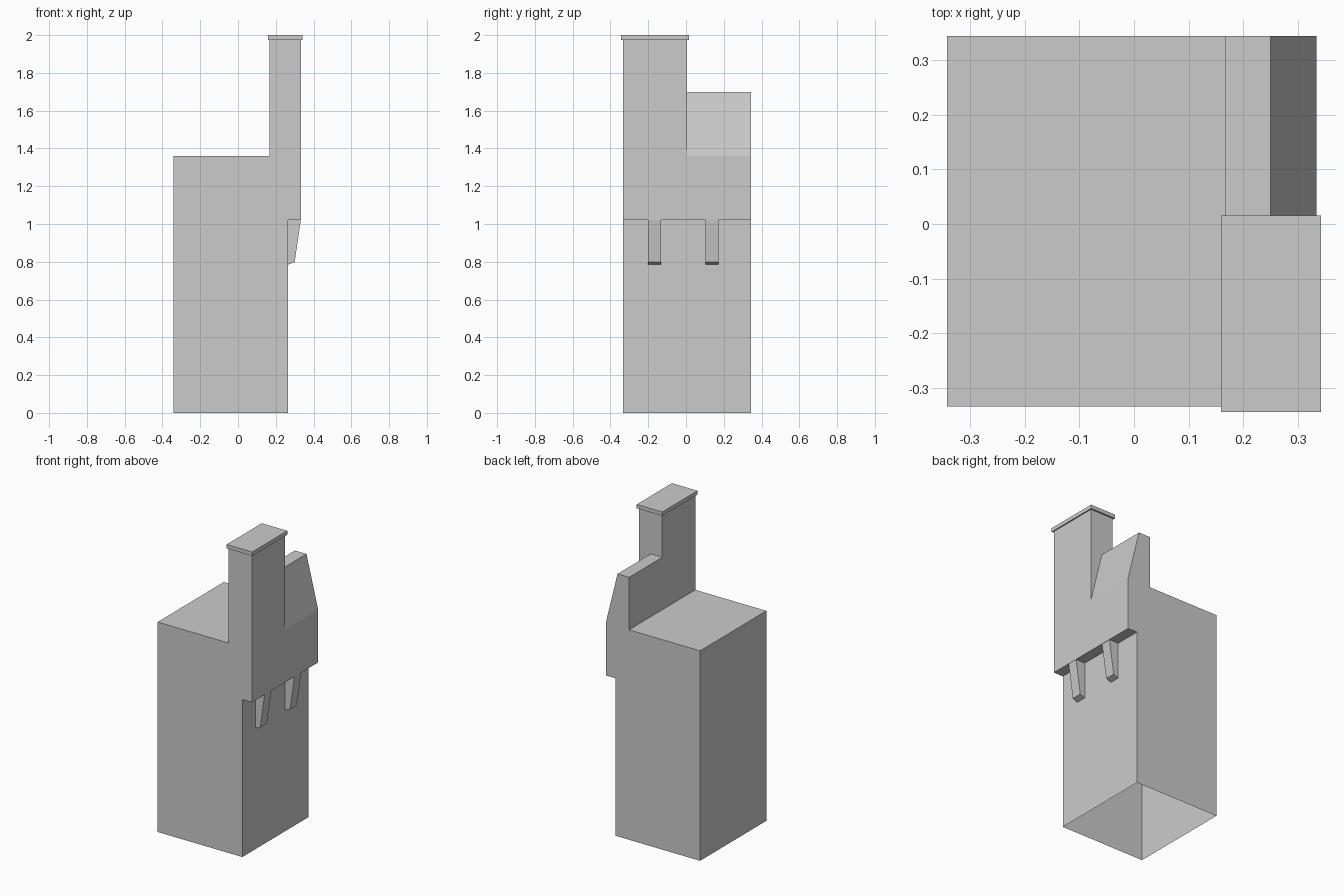
import bpy, bmesh

if "Cube" in bpy.data.objects:
    bpy.data.objects.remove(bpy.data.objects["Cube"])

X0, X1, X2, X3 = -0.342, 0.265, 0.167, 0.334   # left wall, right wall, chimney sides
Y0, YM, Y1 = -0.334, 0.005, 0.344              # front, chimney back, rear
LEDGE, DECK, PARAPET, CAP, TOP = 1.02, 1.36, 1.70, 1.975, 2.0


def finish(name, bm):
    bmesh.ops.remove_doubles(bm, verts=bm.verts, dist=1e-5)
    bmesh.ops.dissolve_limit(bm, angle_limit=0.01, verts=bm.verts, edges=bm.edges)
    bmesh.ops.recalc_face_normals(bm, faces=bm.faces)
    me = bpy.data.meshes.new(name)
    bm.to_mesh(me)
    bm.free()
    ob = bpy.data.objects.new(name, me)
    bpy.context.collection.objects.link(ob)
    return ob


def face(bm, pts):
    bm.faces.new([bm.verts.new(p) for p in pts])


def prism(bm, profile, ya, yb, ends="ab", skip=()):
    """Sweep an (x, z) profile along y, leaving out chosen sides and ends."""
    n = len(profile)
    for i in range(n):
        if i not in skip:
            (xa, za), (xb, zb) = profile[i], profile[(i + 1) % n]
            face(bm, [(xa, ya, za), (xb, ya, zb), (xb, yb, zb), (xa, yb, za)])
    for key, y in (("a", ya), ("b", yb)):
        if key in ends:
            face(bm, [(x, y, z) for x, z in profile])


# Hollow tower shell: open base, chimney in the front half, sloped parapet behind
base = [(X0, 0), (X1, 0), (X1, LEDGE), (X3, LEDGE), (X3, DECK)]
deck = [(X2, DECK), (X0, DECK)]
bm = bmesh.new()
prism(bm, base + [(X3, CAP), (X2, CAP), (X2, PARAPET)] + deck, Y0, YM, "a", skip=(0, 5))
prism(bm, base + [(0.25, PARAPET), (X2, PARAPET)] + deck, YM, Y1, "b", skip=(0,))
# Chimney back wall above the parapet
face(bm, [(x, YM, z) for x, z in
          [(X2, PARAPET), (0.25, PARAPET), (X3, DECK), (X3, CAP), (X2, CAP)]])
finish("tower_shell", bm)

# Chimney cap
m = 0.008
bm = bmesh.new()
prism(bm, [(X2 - m, CAP), (X3 + m, CAP), (X3 + m, TOP), (X2 - m, TOP)], Y0 - 0.01, YM + 0.011)
finish("chimney_cap", bm)

# Tapered brackets under the overhang
for i, y in enumerate((-0.167, 0.138)):
    bm = bmesh.new()
    prism(bm, [(X1, LEDGE), (X1, 0.785), (0.30, 0.798), (0.332, LEDGE)],
          y - 0.034, y + 0.034, skip=(0, 3))
    finish(f"bracket_{i + 1}", bm)
